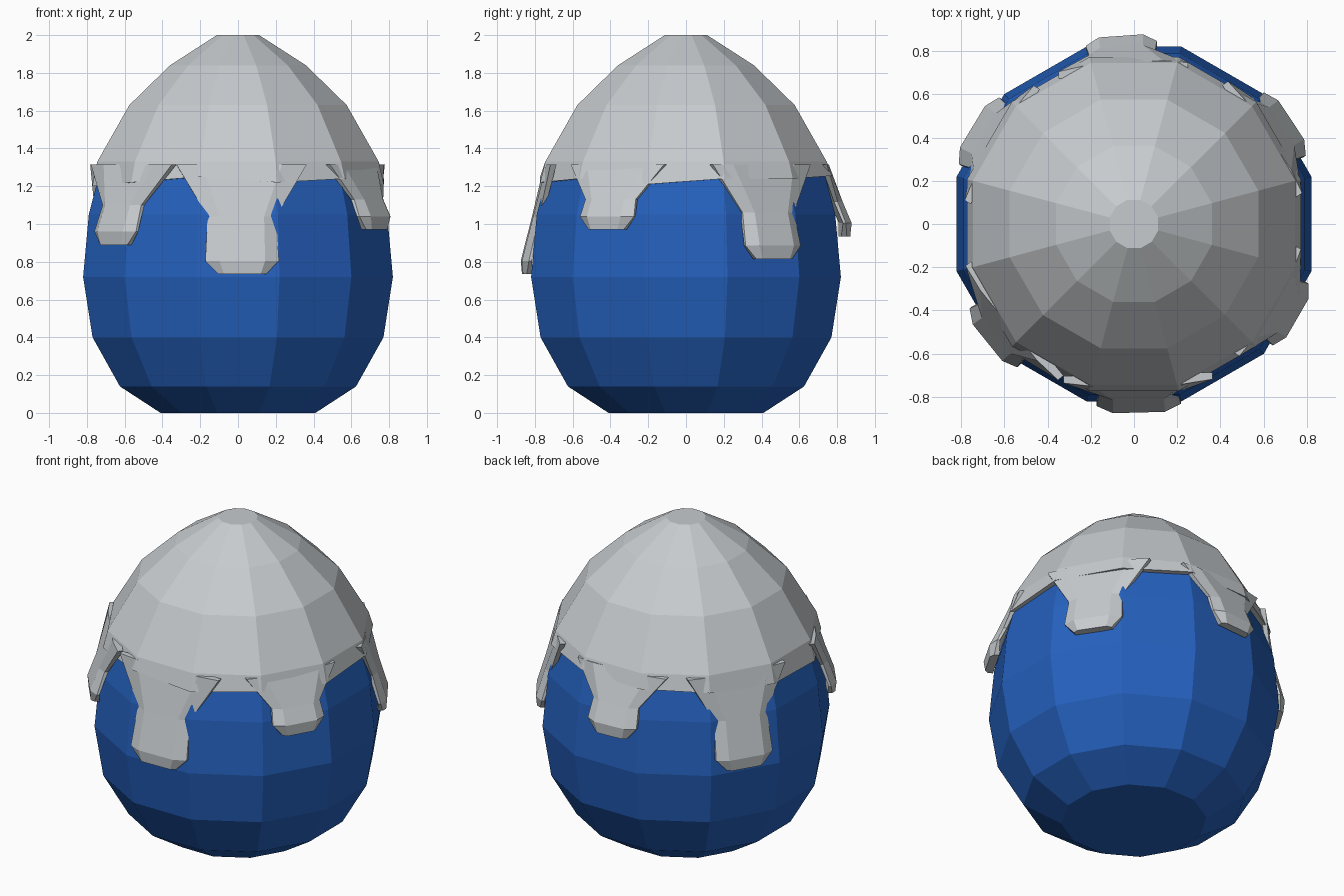
import bpy, bmesh, math

if "Cube" in bpy.data.objects:
    bpy.data.objects.remove(bpy.data.objects["Cube"])

SIDES = 12
K = 1 / math.cos(math.pi / SIDES)      # flat-to-flat radius -> corner radius


def material(name, rgb):
    m = bpy.data.materials.new(name)
    m.diffuse_color = (*rgb, 1)
    m.use_nodes = True
    m.node_tree.nodes["Principled BSDF"].inputs["Base Color"].default_value = m.diffuse_color
    return m


BLUE = material("blue shell", (0.018, 0.118, 0.51))
GREY = material("pale grey icing", (0.57, 0.60, 0.62))


def finish(bm, name, mat):
    bmesh.ops.recalc_face_normals(bm, faces=bm.faces)
    me = bpy.data.meshes.new(name)
    bm.to_mesh(me)
    bm.free()
    me.materials.append(mat)
    ob = bpy.data.objects.new(name, me)
    bpy.context.collection.objects.link(ob)
    return ob


def lathe(name, profile, mat, rims=None):
    """Twelve-sided solid from (flat radius, height); z None takes the uneven rim height."""
    bm = bmesh.new()
    rings = []
    for r, z in profile:
        ring = []
        for i in range(SIDES):
            a = math.radians(-75 + 30 * i)
            h = rims[i] if z is None else z
            ring.append(bm.verts.new((r * K * math.cos(a), r * K * math.sin(a), h)))
        rings.append(ring)
    for lo, hi in zip(rings, rings[1:]):
        for i in range(SIDES):
            j = (i + 1) % SIDES
            bm.faces.new((lo[i], lo[j], hi[j], hi[i]))
    bm.faces.new(rings[0])
    bm.faces.new(rings[-1])
    return finish(bm, name, mat)


# Blue egg body
lathe("egg_body", [(0.41, 0), (0.625, 0.14), (0.77, 0.40), (0.82, 0.72), (0.79, 1.05),
                   (0.72, 1.32), (0.55, 1.61), (0.345, 1.81), (0.1, 1.96)], BLUE)

# Icing cap with an uneven lower rim
RIM = [1.22, 1.24, 1.21, 1.24, 1.24, 1.255, 1.24, 1.23, 1.21, 1.20, 1.22, 1.25]
lathe("icing_cap", [(0.735, None), (0.772, None), (0.745, 1.33), (0.575, 1.63),
                    (0.36, 1.84), (0.112, 2.0)], GREY, RIM)


def drip(name, angle, top, body, neck, bottom):
    """Tilted tongue: wide flat top, narrow chamfered body, blunt tip."""
    a = math.radians(angle)
    out, side = (math.cos(a), math.sin(a)), (-math.sin(a), math.cos(a))
    bevel = bottom + 0.07

    def depth(z):
        return 0.745 + 0.125 * (1.315 - z) / (1.315 - bevel)

    # height, edge half-width, front-face half-width, front depth, chamfer depth
    rows = [(1.315, top, top * 0.62, depth(1.315), 0.018),
            (neck, body * 0.93, body * 0.6, depth(neck), 0.03),
            (bevel, body, body * 0.62, 0.872, 0.035),
            (bottom, body * 0.65, body * 0.5, 0.866, 0.02)]
    bm = bmesh.new()
    loops = []
    for z, edge, face, d, ch in rows:
        section = [(-edge, d - 0.05), (-edge, d - ch), (-face, d),
                   (face, d), (edge, d - ch), (edge, d - 0.05)]
        loops.append([bm.verts.new((out[0] * q + side[0] * s, out[1] * q + side[1] * s, z))
                      for s, q in section])
    for u, v in zip(loops, loops[1:]):
        for i in range(6):
            j = (i + 1) % 6
            bm.faces.new((u[i], u[j], v[j], v[i]))
    bm.faces.new(loops[0])
    bm.faces.new(loops[-1])
    finish(bm, name, GREY)


# Drips around the rim: angle, top half-width, body half-width, neck height, tip height
DRIPS = [(-88.5, 0.345, 0.195, 1.04, 0.735),
         (-30, 0.285, 0.165, 1.13, 0.97),
         (33.5, 0.31, 0.175, 1.06, 0.815),
         (94, 0.30, 0.165, 1.12, 0.935),
         (149, 0.31, 0.18, 1.05, 0.75),
         (219, 0.34, 0.175, 1.10, 0.89)]
for n, d in enumerate(DRIPS, 1):
    drip(f"icing_drip_{n}", *d)
